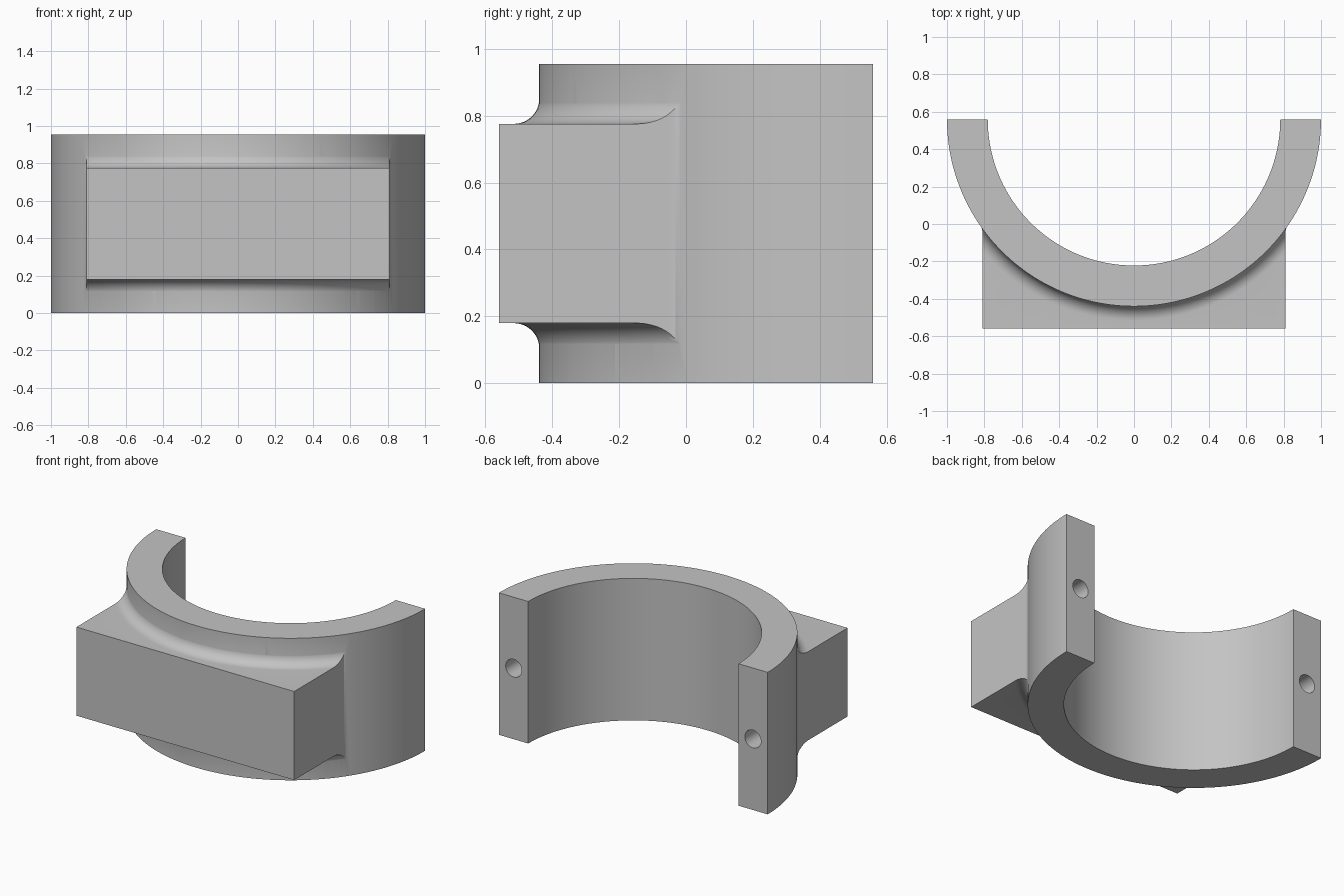
import bpy, bmesh, math
from mathutils import Vector

if "Cube" in bpy.data.objects:
    bpy.data.objects.remove(bpy.data.objects["Cube"])

CY = 0.56              # ring axis and rear face
R_OUT, R_IN, H = 1.0, 0.782, 0.955
MID, PAD_HALF, PAD_X = H / 2, 0.298, 0.81
FIL = 0.077            # fillet radius
R_FIL = R_OUT - 0.0015  # fillets start just inside the ring wall
SEG = 96

grey = bpy.data.materials.new("satin grey")
grey.use_nodes = True
color = (0.55, 0.55, 0.55, 1)
grey.diffuse_color = color
grey.node_tree.nodes["Principled BSDF"].inputs["Base Color"].default_value = color


def make_object(name, bm):
    bmesh.ops.recalc_face_normals(bm, faces=bm.faces)
    mesh = bpy.data.meshes.new(name)
    bm.to_mesh(mesh)
    bm.free()
    mesh.materials.append(grey)
    obj = bpy.data.objects.new(name, mesh)
    bpy.context.collection.objects.link(obj)
    return obj


def half_revolve(name, profile):
    """Sweep a closed (radius, z) profile through the front half turn."""
    bm = bmesh.new()
    rings = []
    for i in range(SEG + 1):
        a = math.pi + math.pi * i / SEG
        rings.append([bm.verts.new((r * math.cos(a), CY + r * math.sin(a), z))
                      for r, z in profile])
    n = len(profile)
    for a, b in zip(rings, rings[1:]):
        for j in range(n):
            k = (j + 1) % n
            bm.faces.new((a[j], a[k], b[k], b[j]))
    bm.faces.new(rings[0])
    bm.faces.new(rings[-1])
    return make_object(name, bm)


def prism(name, outline, z0, z1):
    bm = bmesh.new()
    face = bm.faces.new([bm.verts.new((x, y, z0)) for x, y in outline])
    ext = bmesh.ops.extrude_face_region(bm, geom=[face])
    moved = [v for v in ext["geom"] if isinstance(v, bmesh.types.BMVert)]
    bmesh.ops.translate(bm, verts=moved, vec=(0, 0, z1 - z0))
    return make_object(name, bm)


def boolean(target, tool, operation):
    mod = target.modifiers.new(operation.lower(), "BOOLEAN")
    mod.operation, mod.solver, mod.object = operation, "EXACT", tool
    bpy.context.view_layer.objects.active = target
    bpy.ops.object.modifier_apply(modifier=mod.name)
    bpy.data.objects.remove(tool)


# Half ring
ring = half_revolve("half_ring_clamp", [(R_IN, 0), (R_OUT, 0), (R_OUT, H), (R_IN, H)])

# Flange with concave fillets above and below
arc = []
for i in range(13):
    t = math.pi / 2 * i / 12
    arc.append((R_FIL + FIL * (1 - math.cos(t)), PAD_HALF + FIL * (1 - math.sin(t))))
upper = [(0.9, PAD_HALF + FIL)] + arc + [(1.5, PAD_HALF)]
flange = half_revolve("mounting_pad", [(r, MID + z) for r, z in upper]
                      + [(r, MID - z) for r, z in reversed(upper)])

# Plan outline of the pad, its sides blending into the ring
cx = PAD_X + FIL
dy = math.sqrt((R_FIL + FIL) ** 2 - cx ** 2)
end = math.atan2(dy, cx)
side = [(PAD_X, -CY)]
for i in range(9):
    t = end * i / 8
    side.append((cx - FIL * math.cos(t), CY - dy + FIL * math.sin(t)))
side.append((0.75, 0.1))
outline = side + [(-x, y) for x, y in reversed(side)]
boolean(flange, prism("pad_outline", outline, -0.2, H + 0.2), "INTERSECT")
boolean(ring, flange, "UNION")

# Blind dowel hole in each rear end face
for x in (-0.89, 0.89):
    bm = bmesh.new()
    bmesh.ops.create_cone(bm, cap_ends=True, segments=32, radius1=0.06, radius2=0.06, depth=0.44)
    bmesh.ops.rotate(bm, verts=bm.verts, matrix=Vector((0, 0, 1)).rotation_difference(
        Vector((0, 1, 0))).to_matrix())
    bmesh.ops.translate(bm, verts=bm.verts, vec=(x, CY, MID))
    boolean(ring, make_object("hole_cutter", bm), "DIFFERENCE")

# Crisp edges, smooth curves
bpy.ops.object.select_all(action="DESELECT")
ring.select_set(True)
bpy.context.view_layer.objects.active = ring
bpy.ops.object.shade_smooth_by_angle(angle=math.radians(30))
